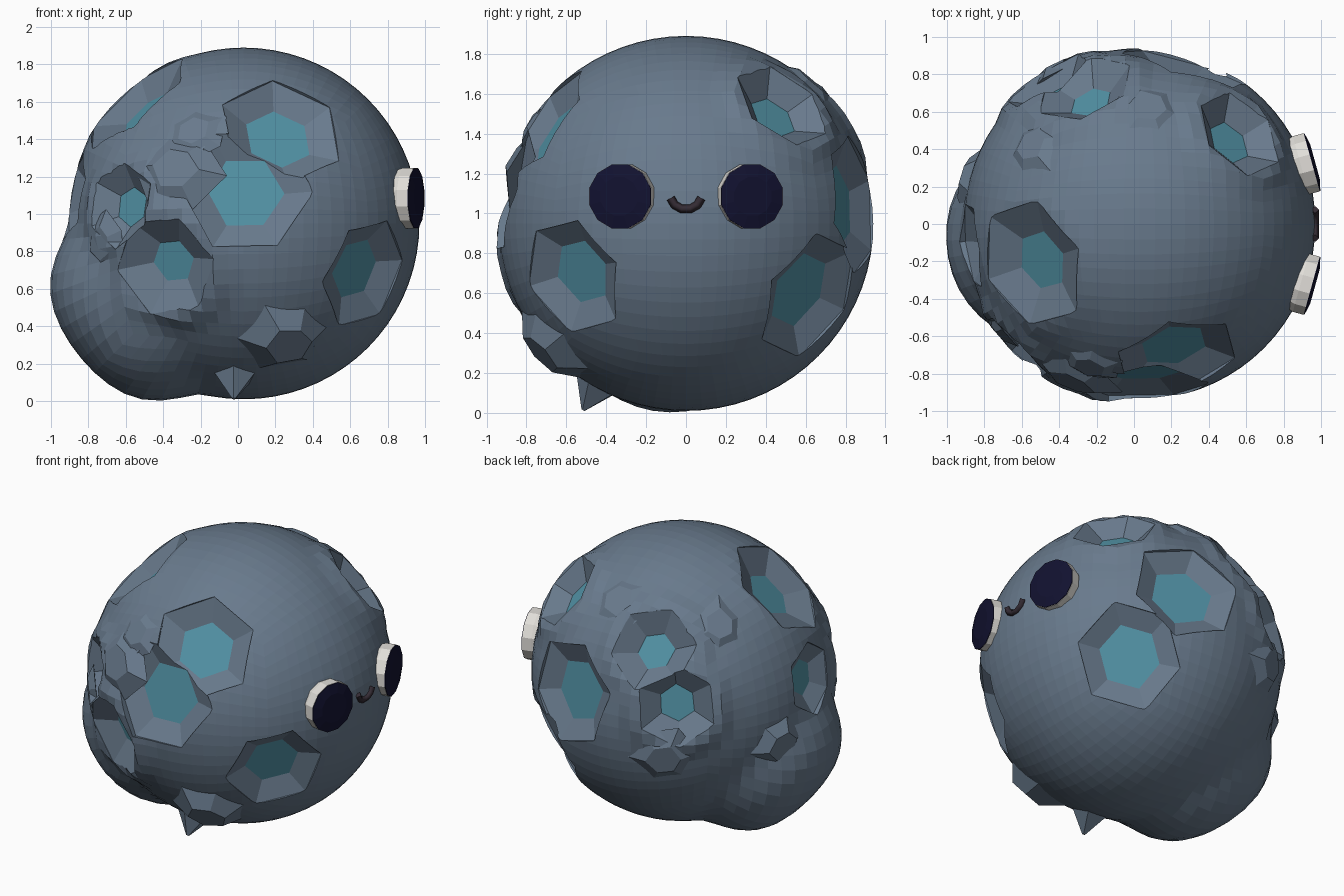
import bpy, bmesh, math, random
from mathutils import Vector, Matrix

if "Cube" in bpy.data.objects:
    bpy.data.objects.remove(bpy.data.objects["Cube"])

random.seed(4)
C, R = Vector((0.03, 0, 0.95)), 0.94


def material(name, rgb):
    m = bpy.data.materials.new(name)
    m.diffuse_color = (*rgb, 1)
    m.use_nodes = True
    m.node_tree.nodes["Principled BSDF"].inputs["Base Color"].default_value = m.diffuse_color
    return m


ROCK = material("rock", (0.14, 0.195, 0.265))
TEAL = material("crater_floor", (0.085, 0.29, 0.38))
WHITE = material("eye_rim", (0.75, 0.73, 0.69))
DARK = material("eye_dark", (0.006, 0.006, 0.03))
MOUTH = material("mouth_dark", (0.035, 0.025, 0.035))

# craters: point on the surface, rim radius, floor radius, rim height, turn
CRATERS = [
    ((0.25, -0.78, 1.49), 0.35, 0.19, 0.0, 0.5), ((0.04, -0.9, 1.13), 0.35, 0.20, 0.0, 0.0),
    ((0.64, -0.53, 0.71), 0.31, 0.17, 0.0, 0.2), ((-0.39, -0.80, 0.73), 0.29, 0.12, 0.035, 0.1),
    ((-0.63, -0.66, 1.05), 0.24, 0.11, 0.03, 0.5), ((-0.88, -0.12, 1.10), 0.24, 0.12, 0.0, 0.4),
    ((-0.53, -0.21, 1.58), 0.35, 0.16, 0.01, 0.5), ((-0.27, 0.75, 1.47), 0.28, 0.12, 0.03, 0.2),
    ((-0.47, 0.77, 1.13), 0.27, 0.12, 0.03, 0.6), ((0.30, 0.88, 1.06), 0.36, 0.21, 0.0, 0.3),
    ((0.58, 0.65, 0.57), 0.34, 0.20, 0.0, 0.8), ((0.55, 0.48, 1.53), 0.27, 0.13, 0.03, 0.3),
]
# rocky bumps: point on the surface, radius, height, number of sides
BUMPS = [
    ((0.27, -0.70, 0.33), 0.24, 0.07, 6), ((-0.32, -0.82, 1.24), 0.24, 0.03, 6),
    ((-0.24, -0.76, 1.44), 0.18, 0.015, 6), ((0.08, 0.62, 1.66), 0.22, 0.015, 6),
    ((-0.55, 0.42, 1.57), 0.20, 0.02, 6), ((-0.88, 0.24, 0.78), 0.22, 0.05, 6),
    ((-0.40, 0.80, 0.78), 0.21, 0.03, 6), ((-0.72, -0.55, 0.85), 0.18, 0.02, 6),
]


def surface_frame(p):
    """Direction from the body centre and a frame whose z points along it."""
    d = (Vector(p) - C).normalized()
    return d, Matrix.Translation(C) @ d.to_track_quat('Z', 'Y').to_matrix().to_4x4()


def add_object(name, bm, *mats):
    bmesh.ops.recalc_face_normals(bm, faces=bm.faces)
    me = bpy.data.meshes.new(name)
    bm.to_mesh(me)
    bm.free()
    ob = bpy.data.objects.new(name, me)
    bpy.context.collection.objects.link(ob)
    for m in mats:
        me.materials.append(m)
    return ob


def stack(frame, rings, n, phase=0.0, jitter=0.0):
    """Closed solid through n-sided rings (radius, height); returns bm and first cap."""
    bm = bmesh.new()
    ks = [1 + random.uniform(-jitter, jitter) for _ in range(n)]
    loops = []
    for r, h in rings:
        loops.append([bm.verts.new(frame @ Vector((
            r * ks[i] * math.cos(phase + i * math.tau / n),
            r * ks[i] * math.sin(phase + i * math.tau / n), h))) for i in range(n)])
    for a, b in zip(loops, loops[1:]):
        for i in range(n):
            bm.faces.new((a[i], a[(i + 1) % n], b[(i + 1) % n], b[i]))
    cap = bm.faces.new(loops[0][::-1])
    bm.faces.new(loops[-1])
    return bm, cap


# body: faceted cube-sphere with crater rims and a low side lump
bm = bmesh.new()
bmesh.ops.create_cube(bm, size=2)
bmesh.ops.subdivide_edges(bm, edges=bm.edges[:], cuts=17, use_grid_fill=True)
rims = [(surface_frame(p)[0], math.asin(r / R), lift) for p, r, _, lift, _ in CRATERS]
lump = Vector((-0.76, -0.12, -0.61)).normalized()
for v in bm.verts:
    d = Vector([math.tan(c * math.pi / 4) for c in v.co]).normalized()
    h = max(lift * math.exp(-((d.angle(k) - a) / 0.07) ** 2) for k, a, lift in rims)
    t = max(0, 1 - (d.angle(lump) / 0.68) ** 2)
    h += 0.19 * t * t * (3 - 2 * t)
    v.co = C + d * (R + h)
body = add_object("body", bm, ROCK, TEAL)

# crater pits: hexagonal bowls cut from the body, teal at the bottom
for p, r, floor, lift, turn in CRATERS:
    d, frame = surface_frame(p)
    rim = math.sqrt(R * R - r * r) + lift
    depth = 0.065 + lift
    bm, cap = stack(frame, [(floor, rim - depth), (r, rim), (r * 1.03, rim + 0.3)],
                    6, turn, 0.06)
    cap.material_index = 1
    cutter = add_object("crater_cutter", bm, ROCK, TEAL)
    cutter.hide_render = True
    mod = body.modifiers.new("crater", 'BOOLEAN')
    mod.operation, mod.solver, mod.object = 'DIFFERENCE', 'EXACT', cutter
    bpy.context.view_layer.objects.active = body
    bpy.ops.object.modifier_apply(modifier=mod.name)
    bpy.data.objects.remove(cutter)

# raised rocky bumps
for p, r, h, n in BUMPS:
    d, frame = surface_frame(p)
    base = math.sqrt(R * R - r * r)
    bm, _ = stack(frame, [(r, base - 0.01), (r * 0.5, R + h)], n, random.uniform(0, 1), 0.15)
    add_object("rocky_bump", bm, ROCK)

# pointed rock underneath
bm, _ = stack(surface_frame((-0.02, -0.49, 0.06))[1], [(0.16, 0.87), (0.01, 1.07)], 5, 0.3)
add_object("pointed_rock", bm, ROCK)

# eyes: pale rim with a slightly domed dark lens
for s, side in ((1, "left"), (-1, "right")):
    ang = s * math.radians(15.5)
    out = Vector((math.cos(ang), math.sin(ang), 0))
    frame = Matrix.Translation((0.95, s * 0.33, 1.085)) @ \
        out.to_track_quat('Z', 'Y').to_matrix().to_4x4()
    bm, _ = stack(frame, [(0.15, -0.11), (0.167, -0.06), (0.167, 0)], 12, math.pi / 12)
    add_object(side + "_eye_rim", bm, WHITE)
    bm, _ = stack(frame, [(0.165, -0.01), (0.165, 0.004), (0.10, 0.018)], 12, math.pi / 12)
    add_object(side + "_eye_lens", bm, DARK)

# smile: short bevelled arc
cu = bpy.data.curves.new("smile", 'CURVE')
cu.dimensions, cu.bevel_depth, cu.bevel_resolution, cu.use_fill_caps = '3D', 0.022, 0, True
sp = cu.splines.new('POLY')
sp.points.add(5)
for i, pt in enumerate(sp.points):
    a = math.pi * (1.06 + 0.88 * i / 5)
    pt.co = (0.968, 0.078 * math.cos(a), 1.09 + 0.07 * math.sin(a), 1)
cu.materials.append(MOUTH)
bpy.context.collection.objects.link(bpy.data.objects.new("smile", cu))
